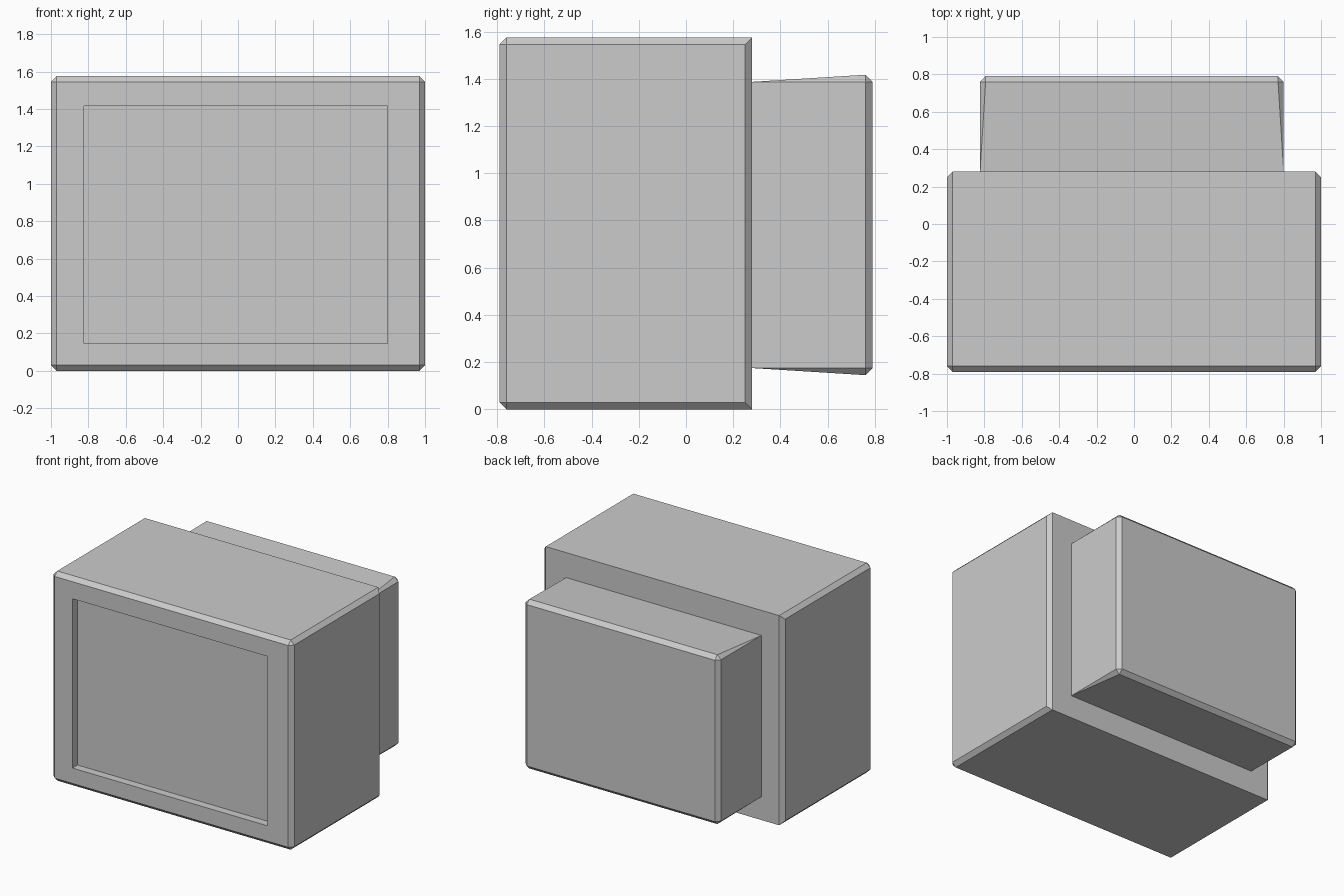
import bpy, bmesh

if "Cube" in bpy.data.objects:
    bpy.data.objects.remove(bpy.data.objects["Cube"])

X0, X1 = -0.823, 0.80        # shared outline of screen recess and rear housing
Z0, Z1 = 0.145, 1.417
FRONT, MID, BACK = -0.79, 0.28, 0.79
TOP, CH, DEPTH = 1.575, 0.03, 0.06


def finish(name, bm):
    bmesh.ops.recalc_face_normals(bm, faces=bm.faces)
    mesh = bpy.data.meshes.new(name)
    bm.to_mesh(mesh)
    bm.free()
    obj = bpy.data.objects.new(name, mesh)
    bpy.context.collection.objects.link(obj)
    return obj


def box(bm, x0, x1, y0, y1, z0, z1):
    for v in bmesh.ops.create_cube(bm, size=1)["verts"]:
        v.co = (x1 if v.co.x > 0 else x0, y1 if v.co.y > 0 else y0, z1 if v.co.z > 0 else z0)


def face_at(bm, y):
    return next(f for f in bm.faces if all(abs(v.co.y - y) < 1e-4 for v in f.verts))


def window(bm, y, z0, z1):
    """Inset the face lying at depth y to a rectangular opening and return it."""
    f = face_at(bm, y)
    bmesh.ops.inset_region(bm, faces=[f], thickness=0.1)
    for v in f.verts:
        v.co = (X1 if v.co.x > 0 else X0, y, z1 if v.co.z > TOP / 2 else z0)
    return f


# casing: chamfered everywhere except the top and bottom edges at the back
bm = bmesh.new()
box(bm, -1, 1, FRONT, MID, 0, TOP)
edges = [e for e in bm.edges
         if not (all(v.co.y > 0 for v in e.verts)
                 and abs(e.verts[0].co.x - e.verts[1].co.x) > 1)]
bmesh.ops.bevel(bm, geom=edges, offset=CH, segments=1, profile=0.5, affect='EDGES')
# front recess, left open where the screen sits
front = window(bm, FRONT, Z0, Z1)
floor = bmesh.ops.extrude_discrete_faces(bm, faces=[front])["faces"][0]
for v in floor.verts:
    v.co.y += DEPTH
bmesh.ops.delete(bm, geom=[floor], context='FACES_ONLY')
# opening where the rear housing joins
rear = window(bm, MID, Z0 + CH, Z1 - CH)
bmesh.ops.delete(bm, geom=[rear], context='FACES_ONLY')
finish("casing", bm)

# screen: flat panel at the bottom of the recess
bm = bmesh.new()
y = FRONT + DEPTH
bm.faces.new([bm.verts.new(p) for p in ((X0, y, Z0), (X1, y, Z0), (X1, y, Z1), (X0, y, Z1))])
screen = finish("screen", bm)
if screen.data.polygons[0].normal.y > 0:
    screen.data.flip_normals()

# rear housing: chamfered at the back, the long chamfers taper away at the casing
bm = bmesh.new()
for x, sx in ((X0, 1), (X1, -1)):
    for z, sz in ((Z0, 1), (Z1, -1)):
        xi, zi = x + sx * CH, z + sz * CH
        for p in ((x, MID, zi), (x, BACK - CH, zi), (xi, BACK - CH, z), (xi, BACK, zi)):
            bm.verts.new(p)
bmesh.ops.convex_hull(bm, input=bm.verts)
bmesh.ops.recalc_face_normals(bm, faces=bm.faces)
bmesh.ops.dissolve_limit(bm, angle_limit=0.01, verts=bm.verts, edges=bm.edges)
bmesh.ops.delete(bm, geom=[face_at(bm, MID)], context='FACES_ONLY')
finish("rear_housing", bm)
